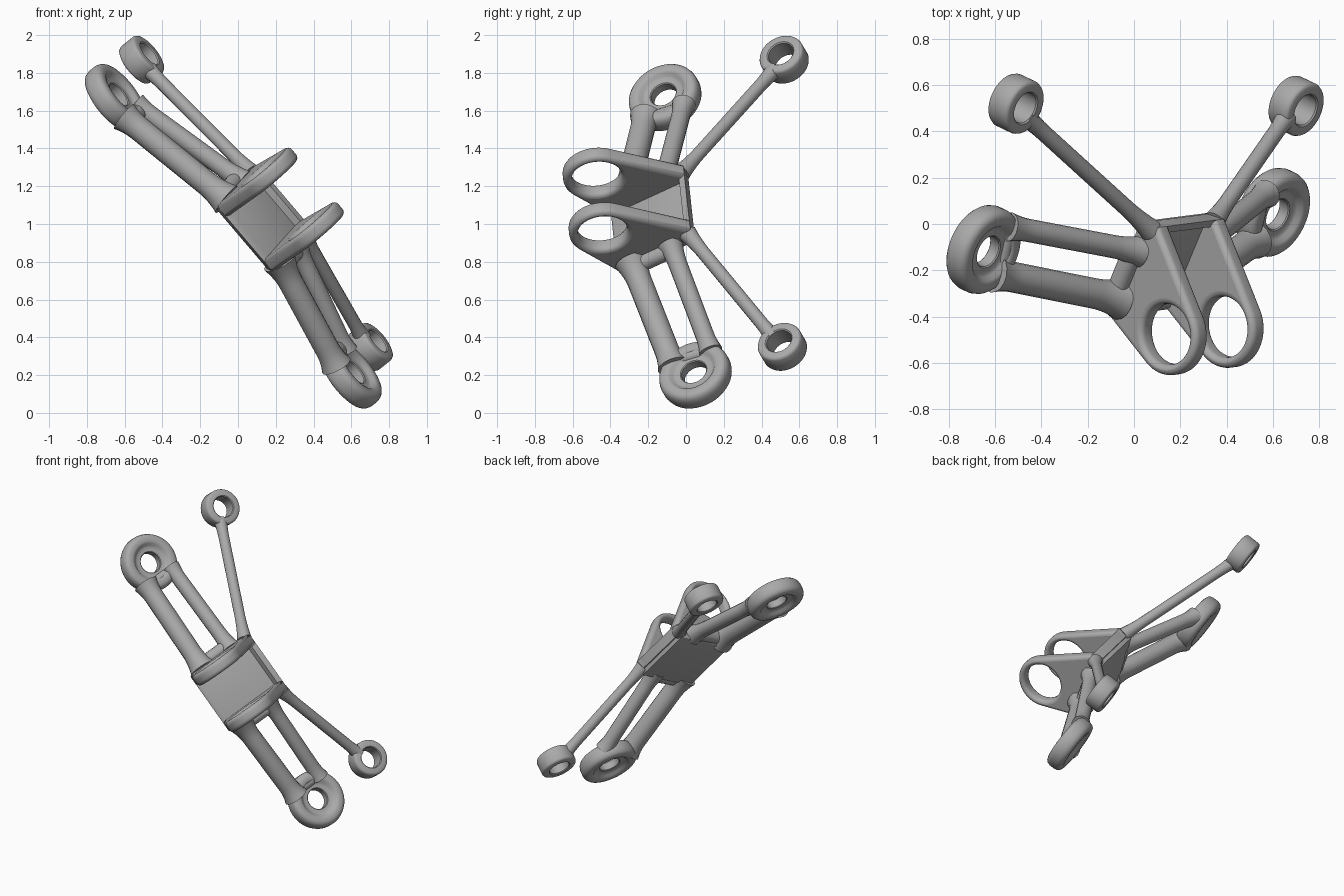
import bpy, math
from mathutils import Vector, Matrix
from mathutils.geometry import convex_hull_2d

if "Cube" in bpy.data.objects:
    bpy.data.objects.remove(bpy.data.objects["Cube"])

# Tilted frame: U along the bracket, V across it, N normal to the mounting plane
N = Vector((0.732, -0.349, 0.585)).normalized()
U = Vector((0.646, 0.083, -0.759))
U = (U - N * U.dot(N)).normalized()
V = N.cross(U)
ORIGIN = Vector((-0.025, -0.03, 0.935))


def place(u, v, n):
    return ORIGIN + U * u + V * v + N * n


def frame(x, y, z, origin):
    m = Matrix((x, y, z)).transposed().to_4x4()
    m.translation = origin
    return m


grey = bpy.data.materials.new("brushed_grey")
grey.use_nodes = True
grey.diffuse_color = (0.4, 0.4, 0.4, 1)
grey.node_tree.nodes["Principled BSDF"].inputs["Base Color"].default_value = (0.4, 0.4, 0.4, 1)


def finish(name, mesh, matrix=None, angle=40):
    ob = bpy.data.objects.new(name, mesh)
    bpy.context.collection.objects.link(ob)
    if matrix:
        ob.matrix_world = matrix
    mesh.materials.clear()
    mesh.materials.append(grey)
    bpy.ops.object.select_all(action='DESELECT')
    ob.select_set(True)
    bpy.context.view_layer.objects.active = ob
    bpy.ops.object.shade_smooth_by_angle(angle=math.radians(angle))
    return ob


def curve_to_mesh(curve):
    tmp = bpy.data.objects.new("tmp", curve)
    bpy.context.collection.objects.link(tmp)
    bpy.context.view_layer.update()
    mesh = bpy.data.meshes.new_from_object(tmp.evaluated_get(bpy.context.evaluated_depsgraph_get()))
    bpy.data.objects.remove(tmp)
    return mesh


# Lathed eye: closed profile of (radius, height) turned about N
def eye(name, u, v, profile, steps=64):
    verts, faces, k = [], [], len(profile)
    for i in range(steps):
        a = math.tau * i / steps
        verts += [(r * math.cos(a), r * math.sin(a), h) for r, h in profile]
        for j in range(k):
            i2, j2 = (i + 1) % steps, (j + 1) % k
            faces.append((i * k + j, i2 * k + j, i2 * k + j2, i * k + j2))
    mesh = bpy.data.meshes.new(name)
    mesh.from_pydata(verts, [], faces)
    finish(name, mesh, frame(U, V, N, place(u, v, 0)))


# Plate: outlines in the V-N plane, extruded along U with rounded edges
def plate(name, u, thick, outlines, bevel=0.02):
    c = bpy.data.curves.new(name, 'CURVE')
    c.dimensions, c.fill_mode = '2D', 'BOTH'
    c.extrude, c.bevel_depth, c.bevel_resolution = thick / 2 - bevel, bevel, 3
    c.offset = -bevel
    for pts in outlines:
        s = c.splines.new('POLY')
        s.points.add(len(pts) - 1)
        for p, q in zip(s.points, pts):
            p.co = (q[0], q[1], 0, 1)
        s.use_cyclic_u = True
    finish(name, curve_to_mesh(c), frame(V, N, U, place(u, 0, 0)))


# Round arm that flares where it meets the body and the eye
def arm(name, start, end, radius, flare=1.5):
    c = bpy.data.curves.new(name, 'CURVE')
    c.dimensions, c.bevel_depth, c.bevel_resolution = '3D', radius, 6
    c.use_fill_caps = True
    a, b = place(*start), place(*end)
    steps = 28
    s = c.splines.new('POLY')
    s.points.add(steps)
    for i, p in enumerate(s.points):
        t = i / steps
        p.co = (*a.lerp(b, t), 1)
        p.radius = 1 + (flare - 1) * (max(0, 1 - t / 0.2) ** 2 + 0.7 * max(0, (t - 0.85) / 0.15) ** 2)
    finish(name, curve_to_mesh(c), angle=60)


def circle(v, n, r, steps=64):
    return [(v + r * math.cos(math.tau * i / steps), n + r * math.sin(math.tau * i / steps)) for i in range(steps)]


def mirrored(half):
    return half + [(r, -h) for r, h in reversed(half)]


# Four mounting eyes
large = mirrored([(0.07, 0.025), (0.075, 0.03), (0.1, 0.03), (0.115, 0.037), (0.127, 0.053),
                  (0.14, 0.058), (0.165, 0.058), (0.18, 0.052), (0.19, 0.04), (0.196, 0.02)])
small = mirrored([(0.07, 0.052), (0.076, 0.058), (0.108, 0.058), (0.118, 0.053), (0.123, 0.042)])
eye("upper_large_eye", -0.968, 0, large)
eye("lower_large_eye", 0.968, 0, large)
eye("upper_small_eye", -0.977, 0.676, small)
eye("lower_small_eye", 0.958, 0.494, small)

# Clevis lugs joined by a sloping web with a raised back rim
ring = circle(-0.28, 0.485, 0.178)
base = [(0.15, 0.31), (0.15, 0.25), (-0.25, 0.13), (-0.32, 0.16)]
pts = [Vector(p) for p in ring + base]
outline = [pts[i] for i in convex_hull_2d(pts)]
hole = circle(-0.28, 0.485, 0.132)
for name, u in (("upper_lug", -0.168), ("lower_lug", 0.213)):
    plate(name, u, 0.085, [outline, hole], 0.025)
plate("web", 0.0225, 0.46, [[(0.14, 0.27), (0.14, 0.21), (-0.25, 0.12), (-0.32, 0.16), (-0.30, 0.185)]], 0.012)
plate("back_rim", 0.0225, 0.46, [[(0.15, 0.31), (0.15, 0.24), (0.10, 0.23), (0.115, 0.30)]], 0.018)

# Paired arms to the large eyes, with pads closing each slot end; thin arms to the small eyes
for side, s, root in (("upper", -1, 0.195), ("lower", 1, 0.24)):
    arm(side + "_front_arm", (s * root, -0.225, 0.19), (s * 0.87, -0.115, 0.012), 0.066, 1.4)
    arm(side + "_back_arm", (s * root, 0.01, 0.235), (s * 0.86, 0.105, 0.025), 0.05, 1.4)
    arm(side + "_slot_pad", (s * 0.845, -0.11, 0.015), (s * 0.845, 0.11, 0.015), 0.035, 1.2)
    arm(side + "_root_pad", (s * (root + 0.03), -0.22, 0.18), (s * (root + 0.03), 0.02, 0.225), 0.045, 1.3)
arm("upper_thin_arm", (-0.19, 0.12, 0.265), (-0.915, 0.62, 0.015), 0.036, 1.4)
arm("lower_thin_arm", (0.23, 0.12, 0.265), (0.89, 0.455, 0.015), 0.036, 1.4)
